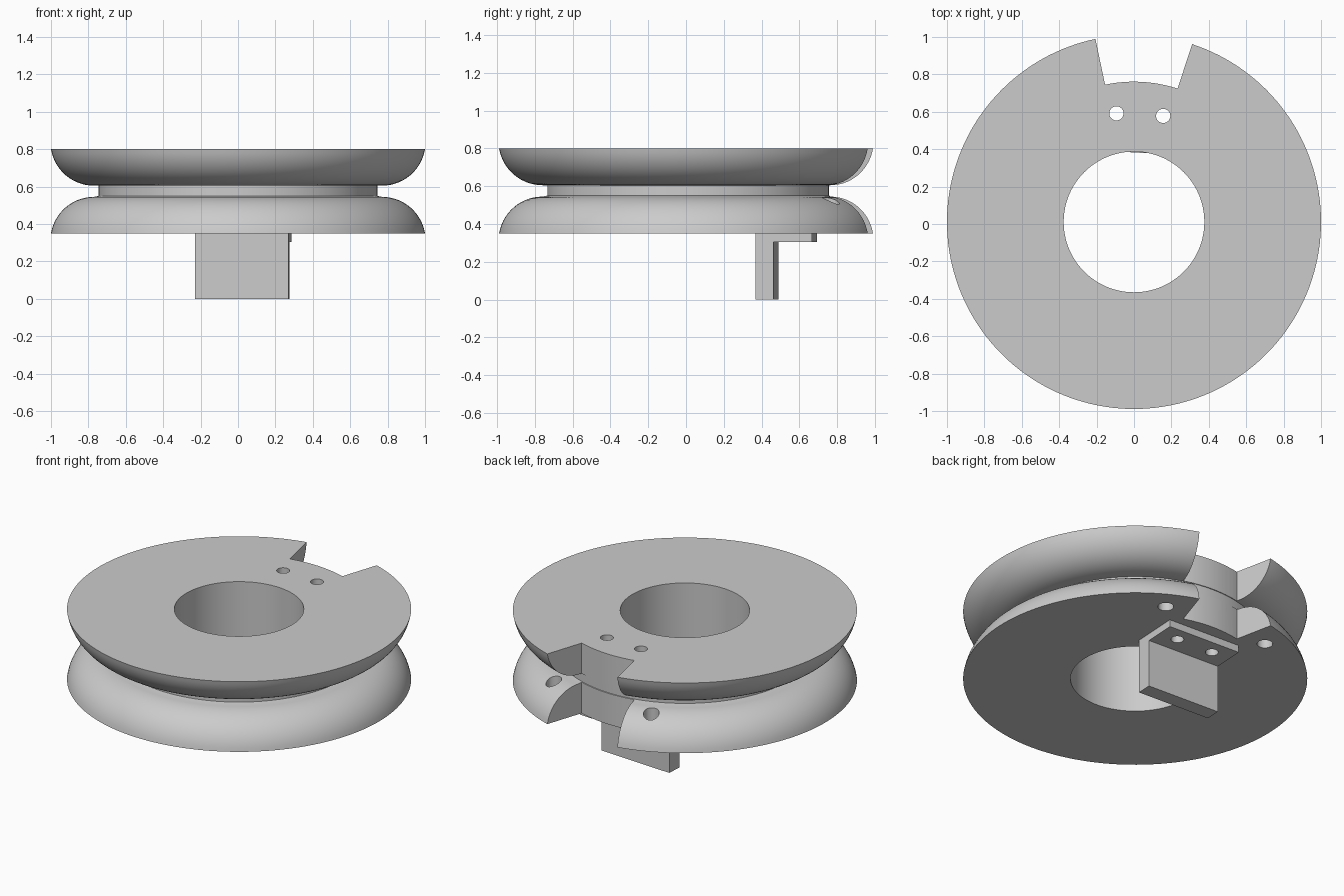
import bpy, bmesh, math
from mathutils import Matrix, Vector

if "Cube" in bpy.data.objects:
    bpy.data.objects.remove(bpy.data.objects["Cube"], do_unlink=True)

CENTRE = Vector((0, 0.011, 0))
NOTCH = math.radians(86.9)          # direction of the notch and bracket

grey = bpy.data.materials.new("light_grey")
grey.use_nodes = True
grey.diffuse_color = (0.6, 0.6, 0.6, 1)
grey.node_tree.nodes["Principled BSDF"].inputs["Base Color"].default_value = (0.6, 0.6, 0.6, 1)


def make(name, bm):
    bmesh.ops.recalc_face_normals(bm, faces=bm.faces)
    mesh = bpy.data.meshes.new(name)
    bm.to_mesh(mesh)
    bm.free()
    mesh.materials.append(grey)
    ob = bpy.data.objects.new(name, mesh)
    bpy.context.collection.objects.link(ob)
    return ob


def polar(radius, angle, z=0):
    return CENTRE + Vector((radius * math.cos(angle), radius * math.sin(angle), z))


def lathe(name, profile, steps=160):
    bm = bmesh.new()
    vs = [bm.verts.new(polar(r, 0, z)) for r, z in profile]
    es = [bm.edges.new((a, b)) for a, b in zip(vs, vs[1:] + vs[:1])]
    bmesh.ops.spin(bm, geom=vs + es, cent=CENTRE, axis=(0, 0, 1),
                   angle=math.tau, steps=steps, use_duplicate=False)
    bmesh.ops.remove_doubles(bm, verts=bm.verts, dist=1e-5)
    return make(name, bm)


def prism(name, outline, z0, z1):
    bm = bmesh.new()
    face = bm.faces.new([bm.verts.new((p.x, p.y, z0)) for p in outline])
    out = bmesh.ops.extrude_face_region(bm, geom=[face])
    bmesh.ops.translate(bm, vec=(0, 0, z1 - z0),
                        verts=[g for g in out["geom"] if isinstance(g, bmesh.types.BMVert)])
    return make(name, bm)


def drill(name, radius, angle, size, z0, z1):
    c = polar(radius, angle)
    return prism(name, [c + Vector((size * math.cos(i * math.tau / 32),
                                    size * math.sin(i * math.tau / 32), 0))
                        for i in range(32)], z0, z1)


def cut(ob, cutter):
    cutter.hide_render = True
    mod = ob.modifiers.new("cut", 'BOOLEAN')
    mod.operation = 'DIFFERENCE'
    mod.solver = 'EXACT'
    mod.object = cutter
    bpy.context.view_layer.objects.active = ob
    bpy.ops.object.modifier_apply(modifier=mod.name)


# Grooved wheel: two rounded flanges around a narrow drum
arc = [(0.77 + 0.233 * math.sin(t), 0.233 - 0.233 * math.cos(t))
       for t in (math.radians(80.6) * i / 14 for i in range(15))]
lower = [(r, 0.545 - h) for r, h in reversed(arc)]
upper = [(r, 0.605 + h) for r, h in arc]
profile = ([(0.376, 0.35)] + lower + [(0.745, 0.55), (0.745, 0.605)] + upper + [(0.376, 0.8)])
profile[1] = (1.0, 0.35)
profile[-2] = (1.0, 0.8)
wheel = lathe("grooved_wheel", profile)

# Radial notch through both flanges
half = math.radians(15)
inner = [polar(0.75, NOTCH - half + 2 * half * i / 12) for i in range(13)]
outer = [polar(1.3, NOTCH + half), polar(1.3, NOTCH - half)]
cutters = [prism("notch_cutter", inner + outer, 0.2, 1.0)]

# Flange holes and bolt holes
bolts = []
for side in (-1, 1):
    cutters.append(drill("flange_hole_cutter", 0.855,
                         NOTCH + side * math.radians(24.9), 0.046, 0.2, 0.58))
    bolts.append(drill("bolt_hole_cutter", 0.588,
                       NOTCH + side * math.radians(12.3), 0.038, 0.1, 1.0))
for c in cutters + bolts:
    cut(wheel, c)

# L-shaped bracket under the wheel
bm = bmesh.new()
section = [(0.371, 0), (0.466, 0), (0.466, 0.305), (0.669, 0.305), (0.669, 0.35), (0.371, 0.35)]
face = bm.faces.new([bm.verts.new((-0.25, r, z)) for r, z in section])
out = bmesh.ops.extrude_face_region(bm, geom=[face])
bmesh.ops.translate(bm, vec=(0.5, 0, 0),
                    verts=[g for g in out["geom"] if isinstance(g, bmesh.types.BMVert)])
bm.transform(Matrix.Translation(CENTRE) @ Matrix.Rotation(NOTCH - math.pi / 2, 4, 'Z'))
bracket = make("mounting_bracket", bm)
for c in bolts:
    cut(bracket, c)

for c in cutters + bolts:
    bpy.data.objects.remove(c, do_unlink=True)

# Smooth curves, crisp edges
for ob in (wheel, bracket):
    bpy.ops.object.select_all(action='DESELECT')
    ob.select_set(True)
    bpy.context.view_layer.objects.active = ob
    bpy.ops.object.shade_smooth_by_angle(angle=math.radians(30))
